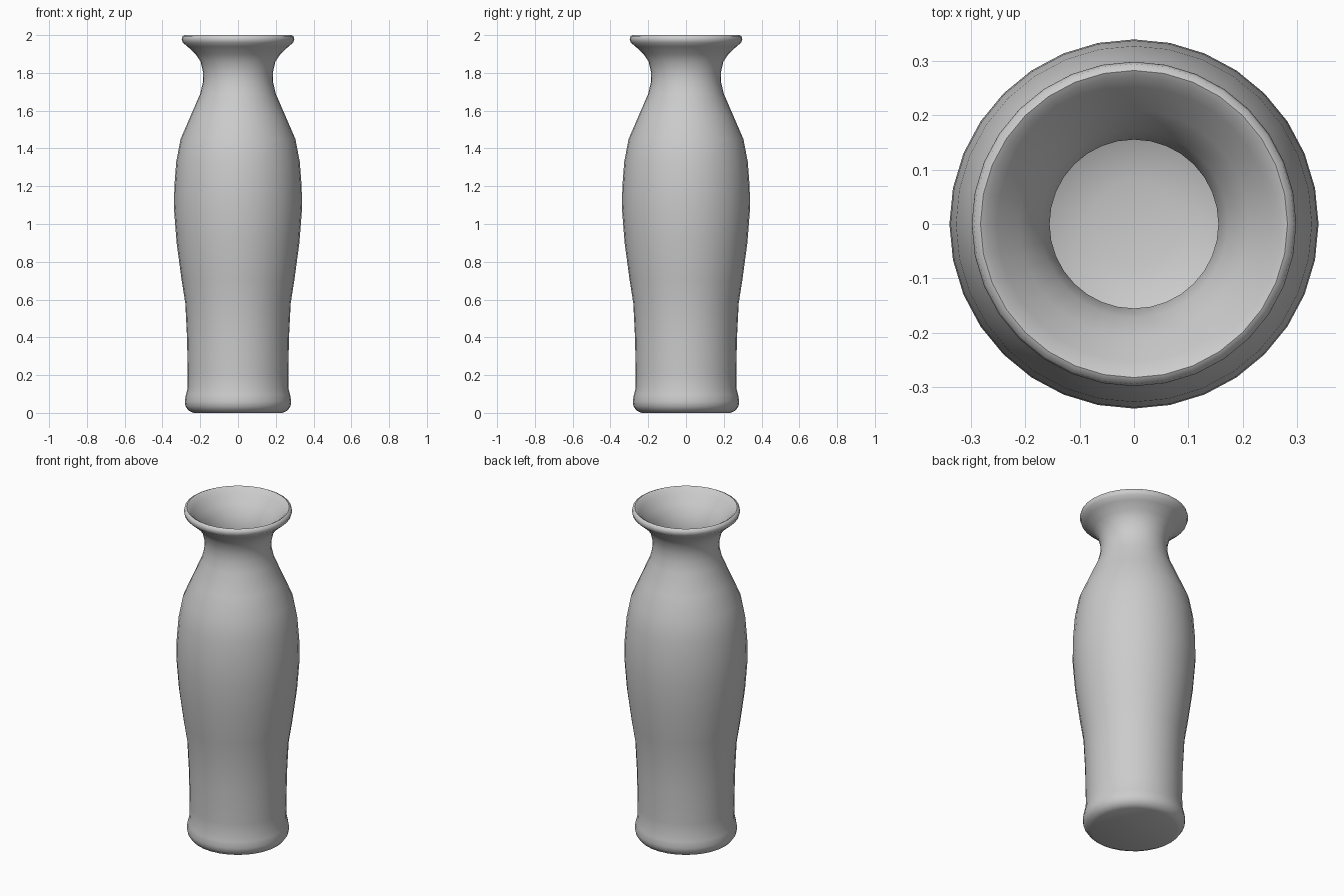
import bpy, bmesh, math

cube = bpy.data.objects.get("Cube")
if cube:
    bpy.data.objects.remove(cube, do_unlink=True)

SIDES = 32

# Single grey clay
clay = bpy.data.materials.new("grey_clay")
clay.use_nodes = True
grey = (0.6, 0.6, 0.6, 1)
clay.diffuse_color = grey
clay.node_tree.nodes["Principled BSDF"].inputs["Base Color"].default_value = grey

# Outer wall from foot to lip, as (radius, height)
outer = [(.235, 0), (.262, .012), (.278, .035), (.282, .06), (.276, .095),
         (.267, .13), (.266, .2), (.27, .4), (.279, .58), (.298, .7),
         (.325, .9), (.339, 1.08), (.337, 1.2), (.327, 1.33), (.304, 1.45),
         (.252, 1.57), (.2, 1.69), (.186, 1.75), (.184, 1.8), (.198, 1.86),
         (.225, 1.9), (.268, 1.94), (.292, 1.96), (.298, 1.978)]
# Rounded lip, funnel, neck and hollow inside down to a bowl-shaped floor
inner = [(.294, 1.994), (.282, 2), (.27, 1.993), (.252, 1.972), (.21, 1.925),
         (.172, 1.87), (.155, 1.8), (.156, 1.75), (.172, 1.69), (.222, 1.57),
         (.272, 1.45), (.305, 1.2), (.307, 1.08), (.293, .9), (.266, .7),
         (.247, .58), (.238, .4), (.234, .2), (.215, .11), (.16, .07), (.08, .05)]


def lathe(name, profile):
    """Spin a profile round z and close both ends with a fan."""
    bm = bmesh.new()
    rings = []
    for r, z in profile:
        rings.append([bm.verts.new((r * math.cos(a), r * math.sin(a), z))
                      for a in (math.tau * i / SIDES for i in range(SIDES))])
    for low, high in zip(rings, rings[1:]):
        for i in range(SIDES):
            j = (i + 1) % SIDES
            bm.faces.new((low[i], low[j], high[j], high[i]))
    bm.faces.new(rings[0][::-1])
    bm.faces.new(rings[-1])
    bmesh.ops.recalc_face_normals(bm, faces=bm.faces)
    mesh = bpy.data.meshes.new(name)
    bm.to_mesh(mesh)
    bm.free()
    obj = bpy.data.objects.new(name, mesh)
    bpy.context.collection.objects.link(obj)
    mesh.materials.append(clay)
    return obj


vase = lathe("vase_body", outer + inner)
bpy.ops.object.select_all(action="DESELECT")
vase.select_set(True)
bpy.context.view_layer.objects.active = vase
bpy.ops.object.shade_smooth_by_angle(angle=math.radians(50))
